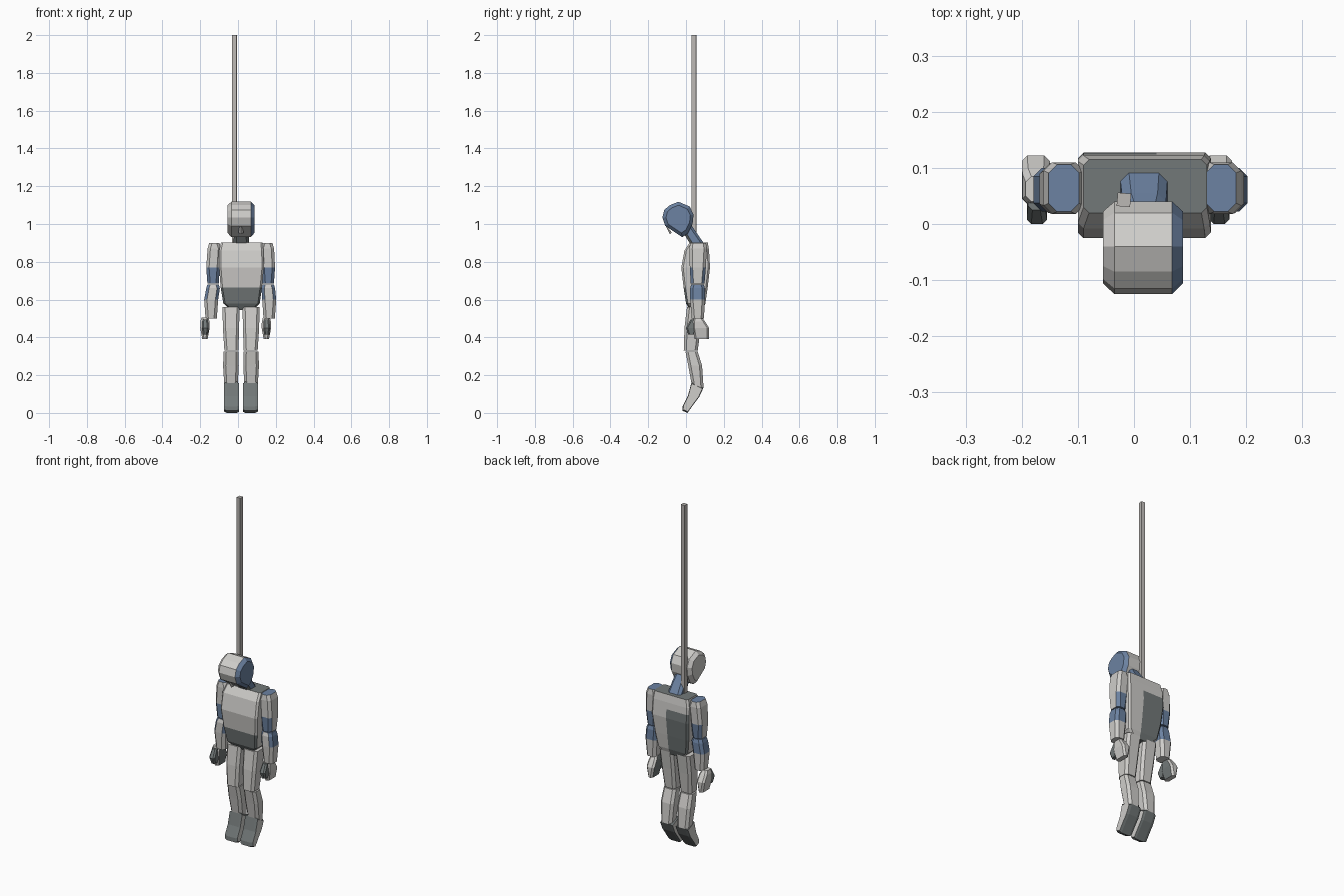
import bpy, bmesh, math
from mathutils import Vector

if "Cube" in bpy.data.objects:
    bpy.data.objects.remove(bpy.data.objects["Cube"])


def mat(name, rgb):
    m = bpy.data.materials.new(name)
    m.diffuse_color = (*rgb, 1)
    m.use_nodes = True
    m.node_tree.nodes["Principled BSDF"].inputs["Base Color"].default_value = m.diffuse_color
    return m


MATS = [mat("light grey", (0.62, 0.61, 0.59)),
        mat("slate blue", (0.15, 0.225, 0.36)),
        mat("dark grey", (0.17, 0.19, 0.19)),
        mat("pole grey", (0.50, 0.48, 0.46))]
LIGHT, BLUE, DARK, POLE = range(4)


def build(name, rings, rule, cuts=()):
    """Skin a list of equal point loops, cap the ends, colour faces by rule(centre, normal)."""
    bm = bmesh.new()
    loops = [[bm.verts.new(p) for p in r] for r in rings]
    n = len(loops[0])
    for a, b in zip(loops, loops[1:]):
        for i in range(n):
            j = (i + 1) % n
            bm.faces.new((a[i], a[j], b[j], b[i]))
    bm.faces.new(loops[0][::-1])
    bm.faces.new(loops[-1])
    for co, no in cuts:
        bmesh.ops.bisect_plane(bm, geom=bm.verts[:] + bm.edges[:] + bm.faces[:],
                               plane_co=co, plane_no=no)
    bmesh.ops.recalc_face_normals(bm, faces=bm.faces[:])
    bm.normal_update()
    for f in bm.faces:
        f.material_index = rule(f.calc_center_median(), f.normal)
    me = bpy.data.meshes.new(name)
    bm.to_mesh(me)
    bm.free()
    for m in MATS:
        me.materials.append(m)
    ob = bpy.data.objects.new(name, me)
    bpy.context.collection.objects.link(ob)
    return ob


def limb(name, rings, rule, ch=0.015, cuts=()):
    """Stacked chamfered rectangles; each ring is (z, x0, x1, y0, y1)."""
    loops = []
    for z, x0, x1, y0, y1 in rings:
        loops.append([(x0 + ch, y0, z), (x1 - ch, y0, z), (x1, y0 + ch, z), (x1, y1 - ch, z),
                      (x1 - ch, y1, z), (x0 + ch, y1, z), (x0, y1 - ch, z), (x0, y0 + ch, z)])
    return build(name, loops, rule, cuts)


def slab(name, profile, layers, rule):
    """Side profile (y, z) repeated across x; layers are (x, scale)."""
    cy = sum(p[0] for p in profile) / len(profile)
    cz = sum(p[1] for p in profile) / len(profile)
    loops = [[(x, cy + (y - cy) * s, cz + (z - cz) * s) for y, z in profile] for x, s in layers]
    return build(name, loops, rule)


def plain(c, n):
    return LIGHT


# Hanging pole, four-sided
build("pole", [[(-0.018 + 0.017 * math.cos(math.radians(40 + 90 * k)),
                 0.043 + 0.017 * math.sin(math.radians(40 + 90 * k)), z) for k in range(4)]
               for z in (0.89, 2.0)], lambda c, n: POLE)


# Torso: dark shoulders, belly and back panel
def torso_rule(c, n):
    if n.z > 0.6 or n.z < -0.75:
        return DARK
    if n.y < -0.4 and c.z < 0.665:
        return DARK
    if n.y > 0.6 and c.x < 0.04 and c.z < 0.82:
        return DARK
    return LIGHT


limb("torso", [(0.545, -0.04, 0.08, 0.02, 0.09), (0.58, -0.078, 0.115, 0.0, 0.103),
               (0.665, -0.092, 0.127, -0.013, 0.115), (0.77, -0.1, 0.137, -0.025, 0.127),
               (0.86, -0.1, 0.135, -0.008, 0.122), (0.903, -0.09, 0.13, 0.02, 0.115)],
     torso_rule, 0.01, [((0.04, 0, 0), (1, 0, 0)), ((0, 0, 0.82), (0, 0, 1))])

# Neck leaning forward
limb("neck", [(0.89, -0.025, 0.06, 0.025, 0.1), (0.955, -0.02, 0.057, -0.015, 0.055),
              (1.0, -0.01, 0.05, -0.05, 0.025)],
     lambda c, n: DARK if n.y < -0.6 else BLUE)

# Bowed head, blue on one side
slab("head", [(-0.125, 1.035), (-0.115, 1.075), (-0.085, 1.10), (-0.04, 1.118), (0.02, 1.092),
              (0.04, 1.05), (0.035, 1.0), (0.01, 0.95), (-0.02, 0.93), (-0.11, 0.99)],
     [(-0.055, 0.78), (-0.035, 1), (0.068, 1), (0.087, 0.78)],
     lambda c, n: BLUE if n.x > 0.3 else LIGHT)

# Small nose wedge on the downturned face
build("nose", [[(0.002, -0.075, 0.955), (0.03, -0.075, 0.955), (0.016, -0.085, 0.945)],
               [(0.01, -0.108, 0.995), (0.022, -0.108, 0.995), (0.016, -0.112, 1.0)]], plain)

# Arms: s is the side, then x centres of shoulder, elbow, wrist and hand
for side, s, xs, xe, xw, xh in (("left", 1, 0.155, 0.16, 0.165, 0.15),
                                ("right", -1, -0.125, -0.132, -0.142, -0.175)):
    def upper_rule(c, n, s=s):
        if n.z > 0.6:
            return BLUE
        return BLUE if c.z < 0.77 and n.x * s < 0.9 else LIGHT

    def fore_rule(c, n, s=s):
        return BLUE if 0.6 < c.z < 0.68 and n.y > -0.9 else LIGHT

    limb(side + "_upper_arm",
         [(0.685, xe - 0.03, xe + 0.03, 0.025, 0.098), (0.77, xe - 0.036, xe + 0.036, 0.02, 0.105),
          (0.87, xs - 0.036, xs + 0.036, 0.018, 0.11), (0.9, xs - 0.027, xs + 0.027, 0.022, 0.106)],
         upper_rule)
    limb(side + "_forearm",
         [(0.5, xw - 0.03, xw + 0.03, 0.03, 0.095), (0.6, xw - 0.037, xw + 0.037, 0.022, 0.1),
          (0.66, xe - 0.036, xe + 0.036, 0.022, 0.1), (0.68, xe - 0.03, xe + 0.03, 0.028, 0.094)],
         fore_rule)
    limb(side + "_hand",
         [(0.39, xh - 0.014, xh + 0.014, 0.045, 0.122), (0.45, xh - 0.025, xh + 0.025, 0.035, 0.122),
          (0.485, xh - 0.024, xh + 0.024, 0.035, 0.1), (0.505, xh - 0.018, xh + 0.018, 0.04, 0.085)],
         lambda c, n, s=s: DARK if n.x * s < -0.75 else LIGHT, 0.01)
    limb(side + "_thumb",
         [(0.415, xh - 0.012, xh + 0.016, 0.012, 0.045), (0.45, xh - 0.016, xh + 0.02, 0.0, 0.06),
          (0.495, xh - 0.014, xh + 0.016, 0.025, 0.065)], lambda c, n: DARK, 0.008)

# Legs and pointed feet, mirrored about the body centre line
for side, s in (("left", 1), ("right", -1)):
    def ring(z, inner, outer, y0, y1, s=s):
        a, b = sorted((0.016 + s * inner, 0.016 + s * outer))
        return (z, a, b, y0, y1)

    limb(side + "_thigh", [ring(0.33, 0.014, 0.088, -0.012, 0.062),
                           ring(0.45, 0.01, 0.096, -0.008, 0.078),
                           ring(0.56, 0.008, 0.098, 0.005, 0.095)], plain, 0.014)
    limb(side + "_shin", [ring(0.135, 0.018, 0.088, 0.033, 0.093),
                          ring(0.25, 0.012, 0.095, 0.012, 0.085),
                          ring(0.325, 0.014, 0.092, -0.003, 0.062)], plain, 0.014)
    slab(side + "_foot",
         [(0.03, 0.165), (0.093, 0.135), (0.07, 0.085), (0.04, 0.045), (0.008, 0.0),
          (-0.02, 0.012), (-0.018, 0.035), (0.01, 0.09)],
         [(0.016 + s * x, k) for x, k in ((0.01, 0.9), (0.022, 1), (0.075, 1), (0.09, 0.9))],
         lambda c, n: LIGHT if abs(n.x) > 0.9 else DARK)
